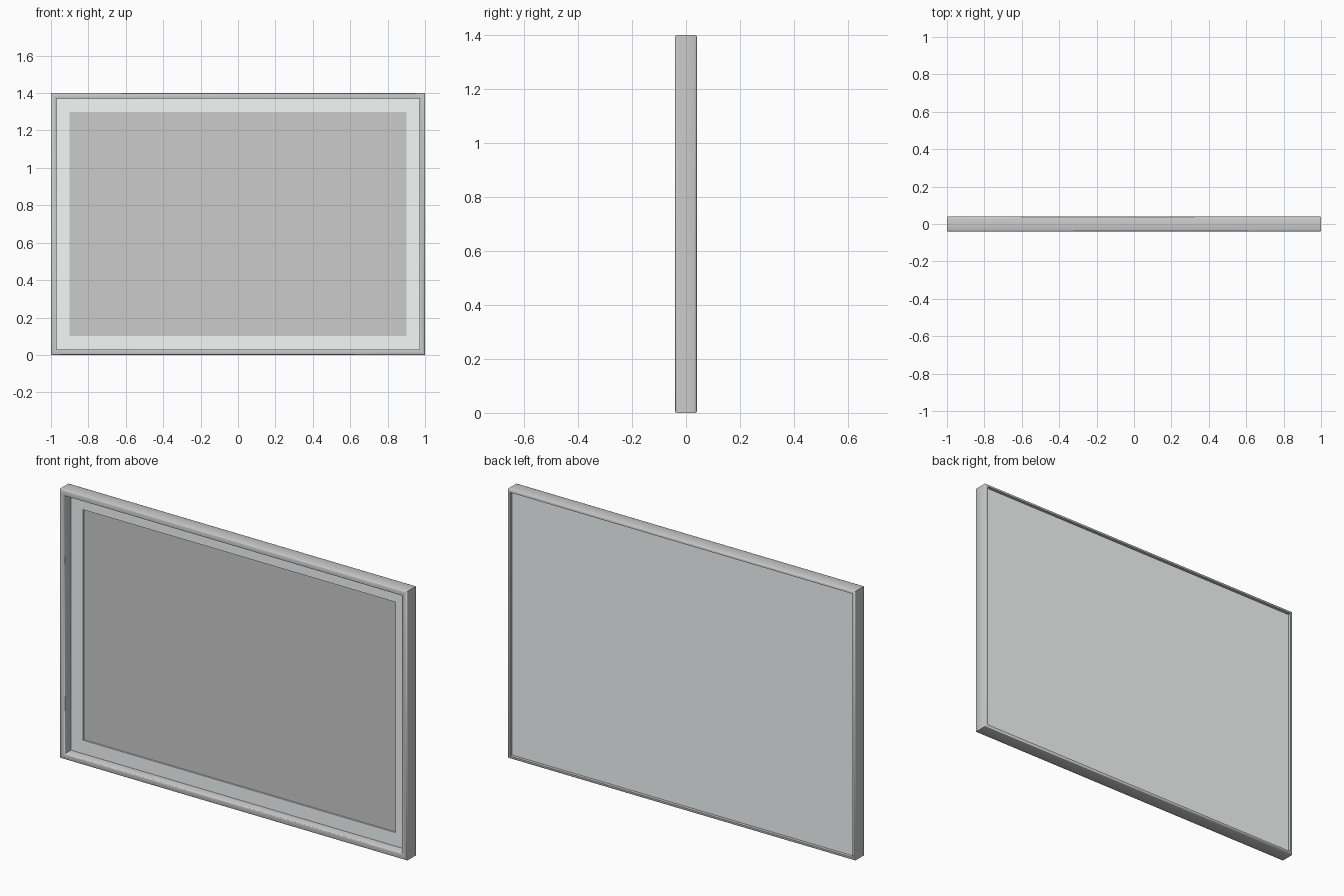
import bpy, bmesh

if "Cube" in bpy.data.objects:
    bpy.data.objects.remove(bpy.data.objects["Cube"])

W, H = 1.0, 1.4  # half width, full height

pale = bpy.data.materials.new("pale_board")
pale.diffuse_color = (0.9, 0.95, 0.945, 1)
pale.use_nodes = True
pale.node_tree.nodes["Principled BSDF"].inputs["Base Color"].default_value = pale.diffuse_color


def ring_object(name, profile, mat=None, smooth=False):
    """Sweep a closed (inset, y) profile around the rectangle with mitred corners."""
    bm = bmesh.new()
    loops = []
    for sx, top in ((-1, 0), (1, 0), (1, 1), (-1, 1)):
        loops.append([bm.verts.new((sx * (W - d), y, H - d if top else d))
                      for d, y in profile])
    n = len(profile)
    for c in range(4):
        a, b = loops[c], loops[(c + 1) % 4]
        for i in range(n):
            j = (i + 1) % n
            bm.faces.new((a[i], b[i], b[j], a[j]))
    return finish(name, bm, mat, smooth)


def box_object(name, inset, y0, y1, mat=None):
    bm = bmesh.new()
    bmesh.ops.create_cube(bm, size=1)
    for v in bm.verts:
        v.co = (v.co.x * 2 * (W - inset), y0 + (v.co.y + 0.5) * (y1 - y0),
                H / 2 + v.co.z * (H - 2 * inset))
    return finish(name, bm, mat)


def finish(name, bm, mat=None, smooth=False):
    bmesh.ops.recalc_face_normals(bm, faces=bm.faces)
    me = bpy.data.meshes.new(name)
    bm.to_mesh(me)
    bm.free()
    ob = bpy.data.objects.new(name, me)
    bpy.context.collection.objects.link(ob)
    if mat:
        me.materials.append(mat)
    if smooth:
        bpy.ops.object.select_all(action='DESELECT')
        ob.select_set(True)
        bpy.context.view_layer.objects.active = ob
        bpy.ops.object.shade_smooth_by_angle(angle=0.7)
    return ob


# mitred moulding: softly rounded front lip, rabbet behind it, thin rear lip
ring_object("frame", [
    (0, 0.034), (0, -0.034), (0.002, -0.038), (0.006, -0.04),
    (0.024, -0.04), (0.028, -0.038), (0.03, -0.034),
    (0.03, 0.011), (0.014, 0.011), (0.014, 0.04), (0.006, 0.04),
    (0.002, 0.038)], smooth=True)

# mat border around the picture
ring_object("mat_border", [(0.014, 0.011), (0.1, 0.011),
                           (0.1, 0.021), (0.014, 0.021)], pale)

# picture, set back inside the mat
box_object("picture", 0.1, 0.019, 0.021)

# backing board, set into the rear of the frame
box_object("backing_board", 0.014, 0.021, 0.024, pale)
